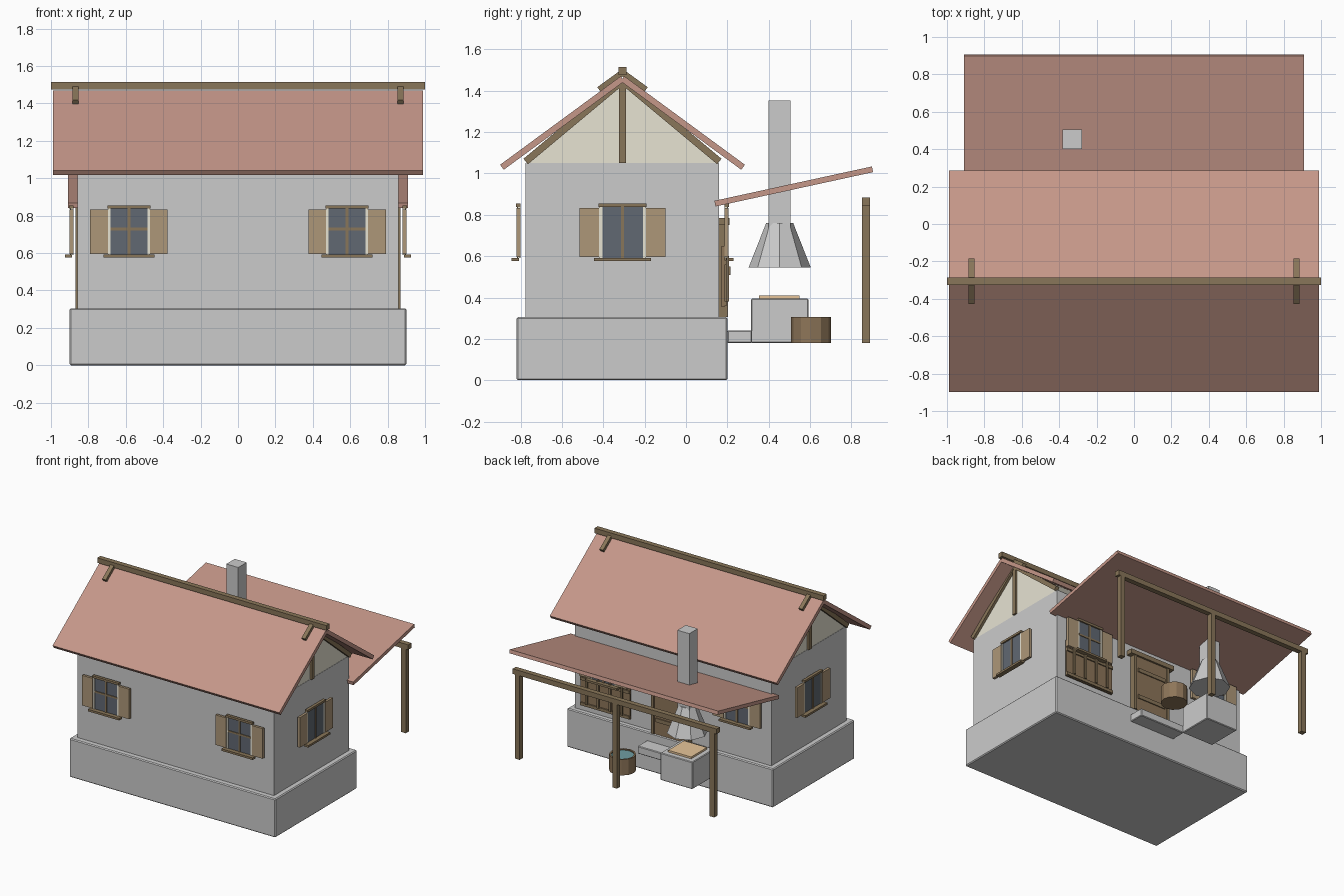
import bpy, bmesh, math
from mathutils import Matrix, Vector

if "Cube" in bpy.data.objects:
    bpy.data.objects.remove(bpy.data.objects["Cube"])


def material(name, r, g, b):
    m = bpy.data.materials.new(name)
    m.diffuse_color = (r, g, b, 1)
    m.use_nodes = True
    m.node_tree.nodes["Principled BSDF"].inputs["Base Color"].default_value = m.diffuse_color
    return m


TILE = material("clay_tile", 0.56, 0.31, 0.25)
TIMBER = material("dark_timber", 0.25, 0.18, 0.10)
BOARD = material("light_board", 0.42, 0.31, 0.19)
GLASS = material("glass", 0.12, 0.14, 0.17)
CREAM = material("cream_plaster", 0.80, 0.77, 0.65)
DOOR = material("door_wood", 0.27, 0.18, 0.10)
WATER = material("water", 0.16, 0.34, 0.36)
BREAD = material("hot_plate", 0.80, 0.56, 0.32)


def finish(name, bm, mat=None, bevel=0):
    bmesh.ops.recalc_face_normals(bm, faces=bm.faces)
    me = bpy.data.meshes.new(name)
    bm.to_mesh(me)
    bm.free()
    ob = bpy.data.objects.new(name, me)
    bpy.context.collection.objects.link(ob)
    if mat:
        me.materials.append(mat)
    if bevel:
        mod = ob.modifiers.new("bevel", 'BEVEL')
        mod.width = bevel
        mod.segments = 1
    return ob


def box(name, x, y, z, mat=None, frame=None, bevel=0):
    """Box from (min, max) ranges, optionally placed by a matrix."""
    bm = bmesh.new()
    bmesh.ops.create_cube(bm, size=1)
    for v in bm.verts:
        v.co = [r[0] + (c + 0.5) * (r[1] - r[0]) for r, c in zip((x, y, z), v.co)]
    if frame:
        bm.transform(frame)
    return finish(name, bm, mat, bevel)


def prism(name, profile, x, mat=None):
    """Extrude a (y, z) profile along x."""
    bm = bmesh.new()
    face = bm.faces.new([bm.verts.new((x[0], y, z)) for y, z in profile])
    new = bmesh.ops.extrude_face_region(bm, geom=[face])["geom"]
    bmesh.ops.translate(bm, vec=(x[1] - x[0], 0, 0),
                        verts=[g for g in new if isinstance(g, bmesh.types.BMVert)])
    return finish(name, bm, mat)


def slope(name, p, q, thick, x, mat):
    """Sloping bar or slab whose centre line runs p -> q in the (y, z) plane."""
    p, q = Vector(p), Vector(q)
    d = (q - p).normalized()
    n = Vector((-d.y, d.x)) * thick / 2
    return prism(name, [p - n, q - n, q + n, p + n], x, mat)


def window(name, cx, cy, turn, crossbar=True):
    """Shuttered window; local -y points away from the wall."""
    f = Matrix.Translation((cx, cy, 0)) @ Matrix.Rotation(turn, 4, 'Z')
    box(name + "_glass", (-.10, .10), (-.036, -.026), (.59, .84), GLASS, f)
    box(name + "_lintel", (-.115, .115), (-.048, -.025), (.838, .855), TIMBER, f)
    box(name + "_sill", (-.137, .137), (-.07, -.033), (.576, .592), TIMBER, f)
    box(name + "_mullion", (-.008, .008), (-.042, -.03), (.59, .84), TIMBER, f)
    if crossbar:
        box(name + "_crossbar", (-.10, .10), (-.041, -.03), (.722, .736), TIMBER, f)
    for s in (-1, 1):
        box(name + "_jamb", sorted((s * .098, s * .113)), (-.04, -.025), (.59, .84), CREAM, f)
        box(name + "_shutter", sorted((s * .113, s * .207)), (-.045, -.025), (.595, .832), BOARD, f)


# Masonry body
box("stone_base", (-.90, .90), (-.82, .20), (0, .305), bevel=.007)
box("walls", (-.857, .857), (-.775, .16), (.30, 1.05))
prism("gable_block", [(-.775, 1.05), (.16, 1.05), (-.3075, 1.44)], (-.855, .855), CREAM)

# Roof, mirrored about the ridge
RIDGE = -.307
for s, side in ((-1, "front"), (1, "back")):
    slope("roof_" + side, (RIDGE + s * .583, 1.03), (RIDGE, 1.458), .03, (-.99, .99), TILE)
    for e in (-1, 1):
        slope("ridge_brace_" + side, (RIDGE + s * .113, 1.405), (RIDGE, 1.487), .03,
              (e * .87 - .016, e * .87 + .016), TIMBER)
        slope("gable_rafter_" + side, (RIDGE + s * .468, 1.058), (RIDGE, 1.448), .034,
              sorted((e * .845, e * .875)), TIMBER)
box("ridge_beam", (-1, 1), (RIDGE - .02, RIDGE + .02), (1.475, 1.514), TIMBER)
for e in (-1, 1):
    box("gable_post", sorted((e * .845, e * .872)), (RIDGE - .016, RIDGE + .016), (1.05, 1.45), TIMBER)

# Windows on all four sides
for s in (-1, 1):
    window("front_window", s * .583, -.775, 0)
    window("back_window", s * .583, .16, math.pi)
    window("side_window", s * .855, RIDGE, s * math.pi / 2, False)

# Back door with lintel, battens and step
box("door", (-.14, .14), (.165, .195), (.305, .75), DOOR)
for s in (-1, 1):
    box("door_jamb", sorted((s * .14, s * .165)), (.16, .203), (.305, .75), TIMBER)
box("door_lintel", (-.20, .20), (.16, .21), (.75, .785), TIMBER)
for z in (.42, .64):
    box("door_batten", (-.125, .125), (.195, .203), (z - .015, z + .015), TIMBER)
box("door_handle", (-.115, -.095), (.195, .215), (.51, .55), TIMBER)
box("door_step", (-.20, .20), (.20, .32), (.18, .24), bevel=.005)

# Tool rack under the back window
box("rack_board", (.36, .79), (.172, .185), (.355, .65), DOOR)
for z in (.37, .57):
    box("rack_rail", (.36, .79), (.185, .195), (z - .012, z + .012), TIMBER)
for i in range(4):
    x = .42 + i * .103
    box("tool_handle", (x - .008, x + .008), (.195, .208), (.38, .60), TIMBER)

# Lean-to roof on posts
slope("lean_to_roof", (.14, .854), (.902, 1.02), .028, (-.91, .91), TILE)
box("lean_to_beam", (-.89, .89), (.85, .89), (.843, .883), TIMBER)
for x in (-.85, 0, .85):
    box("lean_to_post", (x - .02, x + .02), (.85, .89), (.18, .845), TIMBER)

# Outdoor hearth, hood and chimney
box("hearth", (-.47, -.19), (.315, .592), (.18, .395), bevel=.005)
box("hearth_plate", (-.43, -.23), (.353, .55), (.393, .41), BREAD)
bm = bmesh.new()
bmesh.ops.create_cone(bm, cap_ends=True, segments=8, radius1=.15, radius2=.065, depth=.215,
                      matrix=Matrix.Translation((-.33, .453, .6535)))
finish("hearth_hood", bm)
box("chimney", (-.382, -.278), (.40, .505), (.72, 1.353))

# Water barrel: lathed shell with a water disc
bm = bmesh.new()
rings = [(.097, .18), (.097, .305), (.084, .305), (.084, .19)]
N = 12
loops = [[bm.verts.new((.13 + r * math.cos(2 * math.pi * i / N),
                        .605 + r * math.sin(2 * math.pi * i / N), z)) for i in range(N)]
         for r, z in rings]
for a, b in zip(loops, loops[1:]):
    for i in range(N):
        bm.faces.new((a[i], a[(i + 1) % N], b[(i + 1) % N], b[i]))
bm.faces.new(loops[0])
bm.faces.new(loops[-1])
finish("barrel", bm, DOOR)
bm = bmesh.new()
bmesh.ops.create_cone(bm, cap_ends=True, segments=N, radius1=.084, radius2=.084, depth=.01,
                      matrix=Matrix.Translation((.13, .605, .292)))
finish("barrel_water", bm, WATER)
